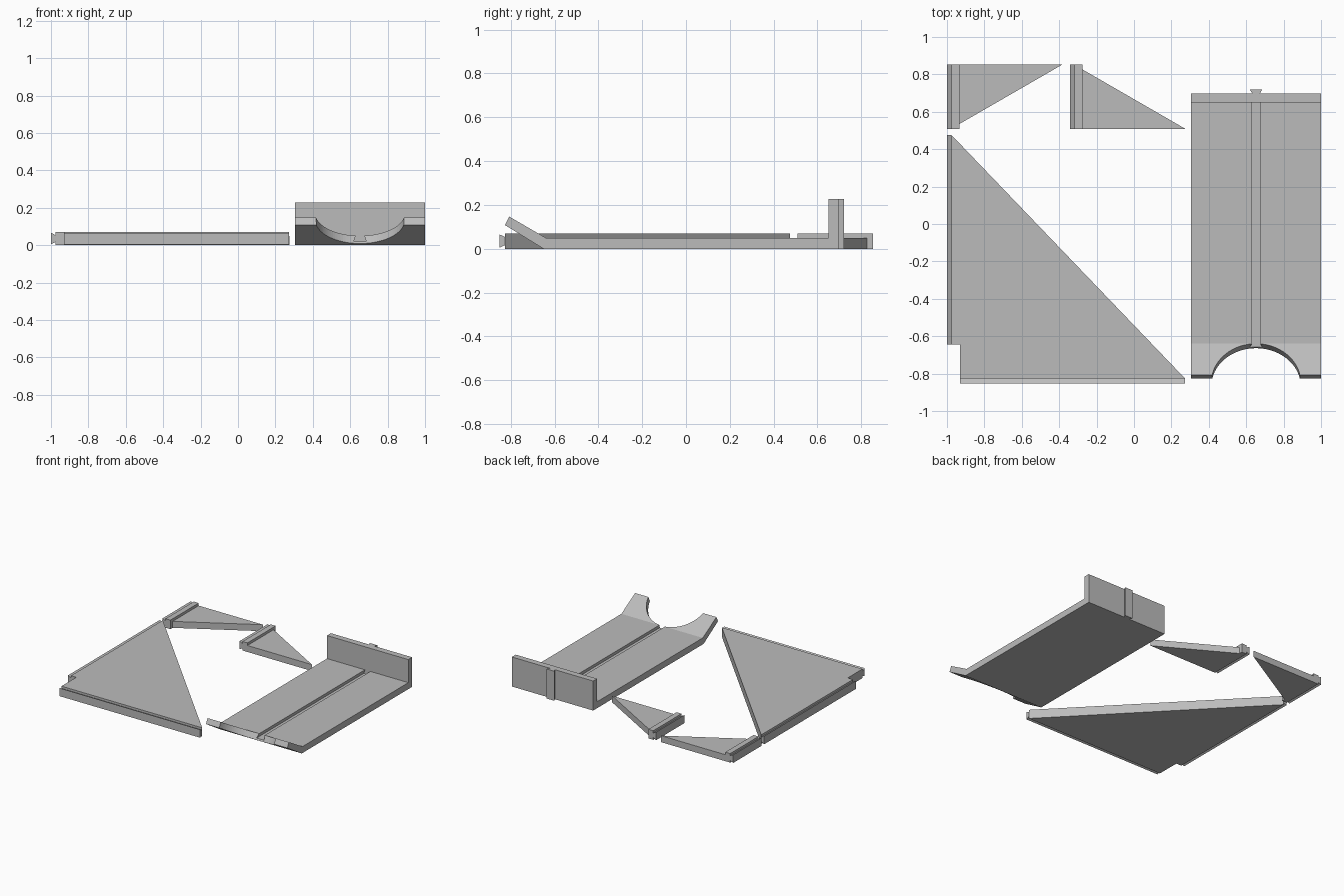
import bpy, bmesh, math
from mathutils import Vector, Matrix

cube = bpy.data.objects.get("Cube")
if cube:
    bpy.data.objects.remove(cube, do_unlink=True)

grey = bpy.data.materials.new("plain grey")
grey.use_nodes = True
grey.diffuse_color = (0.5, 0.5, 0.5, 1)
grey.node_tree.nodes["Principled BSDF"].inputs["Base Color"].default_value = (0.5, 0.5, 0.5, 1)

# Each plane maps profile (u, v) and extrusion depth d to a 3D point
PLANES = {
    "xy": lambda u, v, d: (u, v, d),
    "xz": lambda u, v, d: (u, d, v),
    "yz": lambda u, v, d: (d, u, v),
}


def prism(name, plane, profile, lo, hi):
    """Extrude a closed profile between two depths."""
    place = PLANES[plane]
    bm = bmesh.new()
    face = bm.faces.new([bm.verts.new(place(u, v, lo)) for u, v in profile])
    out = bmesh.ops.extrude_face_region(bm, geom=[face])
    verts = [g for g in out["geom"] if isinstance(g, bmesh.types.BMVert)]
    shift = Vector(place(0, 0, hi)) - Vector(place(0, 0, lo))
    bmesh.ops.translate(bm, verts=verts, vec=shift)
    bmesh.ops.recalc_face_normals(bm, faces=bm.faces)
    mesh = bpy.data.meshes.new(name)
    bm.to_mesh(mesh)
    bm.free()
    mesh.materials.append(grey)
    obj = bpy.data.objects.new(name, mesh)
    bpy.context.collection.objects.link(obj)
    return obj


def cut(target, cutter):
    """Subtract a hidden cutter from a part."""
    cutter.hide_render = True
    cutter.hide_set(True)
    mod = target.modifiers.new(cutter.name, "BOOLEAN")
    mod.operation = "DIFFERENCE"
    mod.solver = "EXACT"
    mod.object = cutter


def dovetail(neck, tip, middle, half_neck, half_tip):
    """Trapezoid profile that widens from neck to tip."""
    return [(neck, middle - half_neck), (neck, middle + half_neck),
            (tip, middle + half_tip), (tip, middle - half_tip)]


def swap(profile):
    return [(v, u) for u, v in profile]


THICK, THIN = 0.07, 0.05
MID = THICK / 2

# Tray: floor, back wall and tilted front lip in one side profile
X0, X1 = 0.305, 1.0
XC = (X0 + X1) / 2
lip_fold, lip_end = Vector((0, -0.64, THIN)), Vector((0, -0.807, 0.147))
tray = prism("tray", "yz", [
    (-0.65, 0), (0.697, 0), (0.697, 0.228), (0.65, 0.228), (0.65, THIN),
    (lip_fold.y, lip_fold.z), (lip_end.y, lip_end.z), (-0.826, 0.108)], X0, X1)

# Round notch, square to the lip
radius = 0.239
along = (lip_end - lip_fold).normalized()
side = Vector((1, 0, 0))
steps = 96
circle = [(radius * math.cos(a), radius * math.sin(a))
          for a in (2 * math.pi * i / steps for i in range(steps))]
notch = prism("lip_notch_cutter", "xy", circle, -0.2, 0.2)
frame = Matrix((side, along, side.cross(along))).transposed().to_4x4()
frame.translation = lip_fold + along * radius + side * XC
notch.matrix_world = frame
cut(tray, notch)

# Undercut slot along the floor, and matching rail on the back of the wall
slot = prism("floor_slot_cutter", "xz",
             swap(dovetail(0.051, 0.02, XC, 0.023, 0.033)), -0.72, 0.65)
cut(tray, slot)
prism("wall_rail", "xy", swap(dovetail(0.697, 0.72, XC, 0.02, 0.034)), 0, 0.228)

# Large triangular panel with rails on its left and front edges
prism("large_panel", "xy", [
    (-0.975, 0.475), (-0.975, -0.645), (-0.93, -0.645),
    (-0.93, -0.825), (0.272, -0.825)], 0, THICK)
prism("large_panel_side_rail", "xz",
      dovetail(-0.975, -1.0, MID, 0.018, 0.031), -0.645, 0.475)
prism("large_panel_front_rail", "yz",
      dovetail(-0.825, -0.852, MID, 0.018, 0.031), -0.93, 0.272)

# Two small triangular braces, each with a thick edge bar and a rail
Y0, Y1 = 0.508, 0.853
for name, x, square, point in (("rear_brace", -1.0, Y1, Y0 + 0.027),
                               ("middle_brace", -0.342, Y0, Y1 - 0.027)):
    inner = x + 0.067
    prism(name + "_plate", "xy",
          [(inner, point), (inner, square), (x + 0.618, square)], 0, THIN)
    prism(name + "_bar", "xy",
          [(x + 0.025, Y0), (inner, Y0), (inner, Y1), (x + 0.025, Y1)], 0, THICK)
    prism(name + "_rail", "xz", dovetail(x + 0.025, x, MID, 0.018, 0.031), Y0, Y1)
